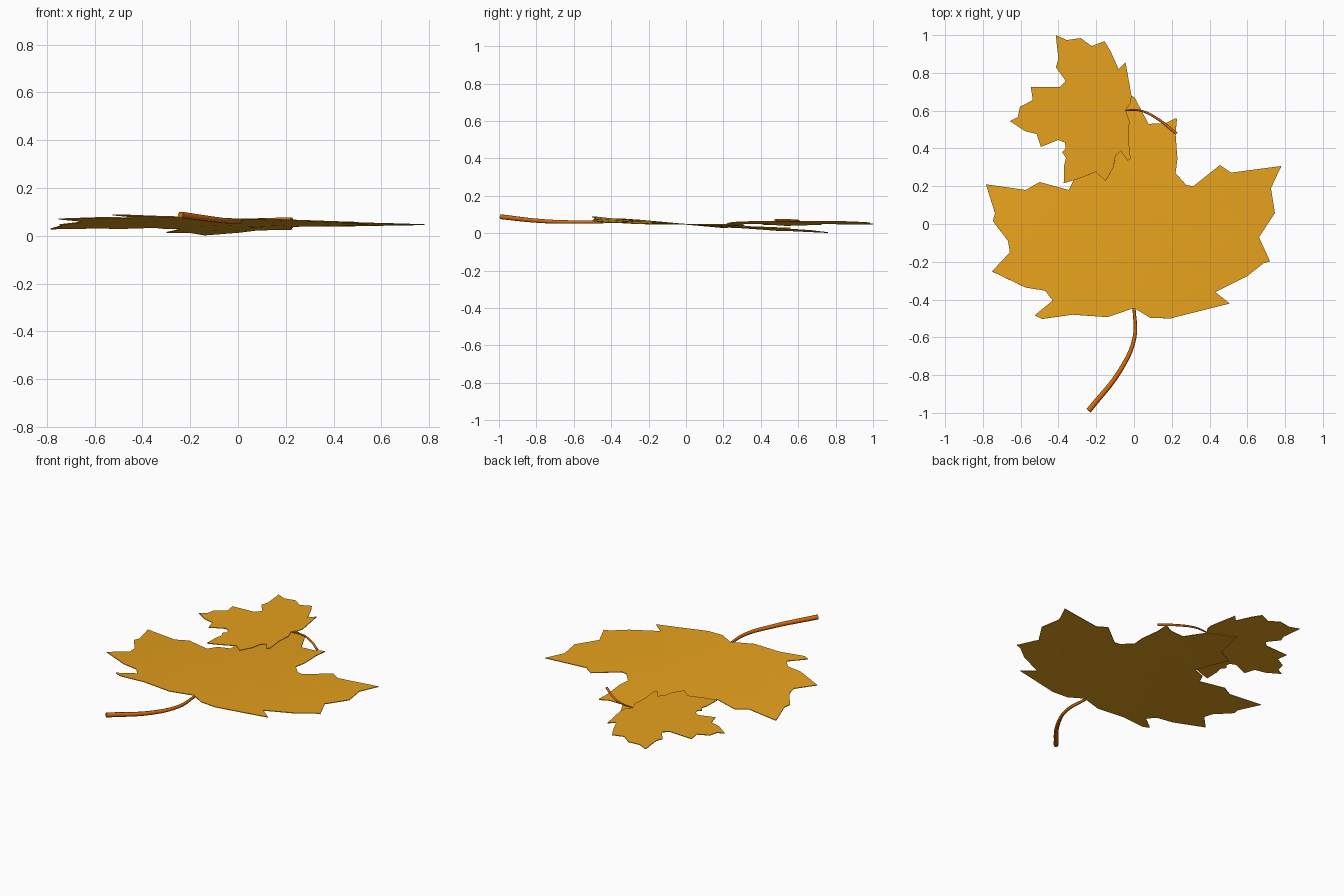
import bpy, bmesh
from mathutils import Vector

if "Cube" in bpy.data.objects:
    bpy.data.objects.remove(bpy.data.objects["Cube"])


def material(name, rgb):
    m = bpy.data.materials.new(name)
    m.diffuse_color = (*rgb, 1)
    m.use_nodes = True
    m.node_tree.nodes["Principled BSDF"].inputs["Base Color"].default_value = m.diffuse_color
    return m


leaf_gold = material("leaf gold", (0.79, 0.355, 0.012))
stem_brown = material("stem brown", (0.66, 0.14, 0.004))


def leaf(name, outline, height):
    """Flat blade cut from an outline, gridded, then warped by height(x, y)."""
    bm = bmesh.new()
    face = bm.faces.new([bm.verts.new((x, y, 0)) for x, y in outline])
    face.normal_update()
    if face.normal.z < 0:
        face.normal_flip()
    bmesh.ops.triangulate(bm, faces=bm.faces[:])
    for axis in (Vector((1, 0, 0)), Vector((0, 1, 0))):
        for i in range(-3, 5):
            geom = bm.verts[:] + bm.edges[:] + bm.faces[:]
            bmesh.ops.bisect_plane(bm, geom=geom, dist=1e-5,
                                   plane_co=axis * (i * 0.2 + 0.01), plane_no=axis)
    bmesh.ops.triangulate(bm, faces=bm.faces[:])
    for v in bm.verts:
        v.co.z = height(v.co.x, v.co.y)
    me = bpy.data.meshes.new(name)
    bm.to_mesh(me)
    bm.free()
    me.materials.append(leaf_gold)
    ob = bpy.data.objects.new(name, me)
    bpy.context.collection.objects.link(ob)
    sol = ob.modifiers.new("thickness", 'SOLIDIFY')
    sol.thickness = 0.004
    sol.offset = 0


def stem(name, points, r0, r1):
    """Tapered round tube along a smooth path."""
    cu = bpy.data.curves.new(name, 'CURVE')
    cu.dimensions = '3D'
    cu.bevel_depth = 1.0
    cu.bevel_resolution = 1
    cu.use_fill_caps = True
    cu.resolution_u = 5
    sp = cu.splines.new('BEZIER')
    sp.bezier_points.add(len(points) - 1)
    for i, (bp, co) in enumerate(zip(sp.bezier_points, points)):
        bp.co = co
        bp.handle_left_type = bp.handle_right_type = 'AUTO'
        bp.radius = r0 + (r1 - r0) * i / (len(points) - 1)
    cu.materials.append(stem_brown)
    bpy.context.collection.objects.link(bpy.data.objects.new(name, cu))


# Large leaf: outline clockwise from the stem joint
large = [(0, -.445), (-.14, -.493), (-.325, -.48), (-.488, -.503), (-.525, -.483),
         (-.43, -.405), (-.47, -.353), (-.575, -.336), (-.752, -.251), (-.657, -.15),
         (-.667, -.09), (-.747, .016), (-.736, .058), (-.784, .21), (-.573, .18),
         (-.5, .222), (-.346, .18), (-.314, .243), (-.24, .27), (-.26, .38),
         (-.30, .50), (-.20, .55), (-.14, .76), (-.012, .677), (.002, .672),
         (.077, .53), (.167, .534), (.22, .56), (.227, .555), (.22, .476),
         (.23, .344), (.22, .27), (.277, .206), (.314, .2), (.455, .312),
         (.515, .272), (.78, .307), (.725, .19), (.746, .058), (.662, -.07),
         (.72, -.198), (.686, -.208), (.597, -.278), (.43, -.36), (.507, -.421),
         (.193, -.5), (.087, -.497)]
leaf("large_leaf", large,
     lambda x, y: 0.048 - y * min(0.09, max(0.0, 0.05 - 0.06 * x)))

# Small leaf resting on the large one
small = [(-.414, 1.0), (-.356, .974), (-.282, .984), (-.224, .942), (-.156, .968),
         (-.124, .915), (-.082, .82), (-.045, .857), (-.013, .677), (-.018, .64),
         (-.045, .603), (-.024, .545), (-.03, .46), (-.018, .345), (-.034, .335),
         (-.07, .386), (-.098, .36), (-.108, .302), (-.15, .228), (-.203, .275),
         (-.303, .236), (-.372, .216), (-.37, .31), (-.36, .35), (-.38, .38),
         (-.362, .40), (-.365, .43), (-.4, .445), (-.493, .408), (-.515, .476),
         (-.578, .492), (-.657, .545), (-.615, .566), (-.604, .62), (-.536, .656),
         (-.546, .725), (-.393, .725), (-.361, .757), (-.414, .83), (-.4, .873)]
leaf("small_leaf", small, lambda x, y: 0.064 + 0.035 * x)

# Stems
stem("large_stem", [(0, -.44, .06), (.003, -.60, .06), (-.07, -.77, .065),
                    (-.24, -.988, .088)], 0.008, 0.0145)
stem("small_stem", [(-.045, .603, .064), (.035, .600, .067), (.12, .56, .069),
                    (.225, .478, .070)], 0.004, 0.008)
